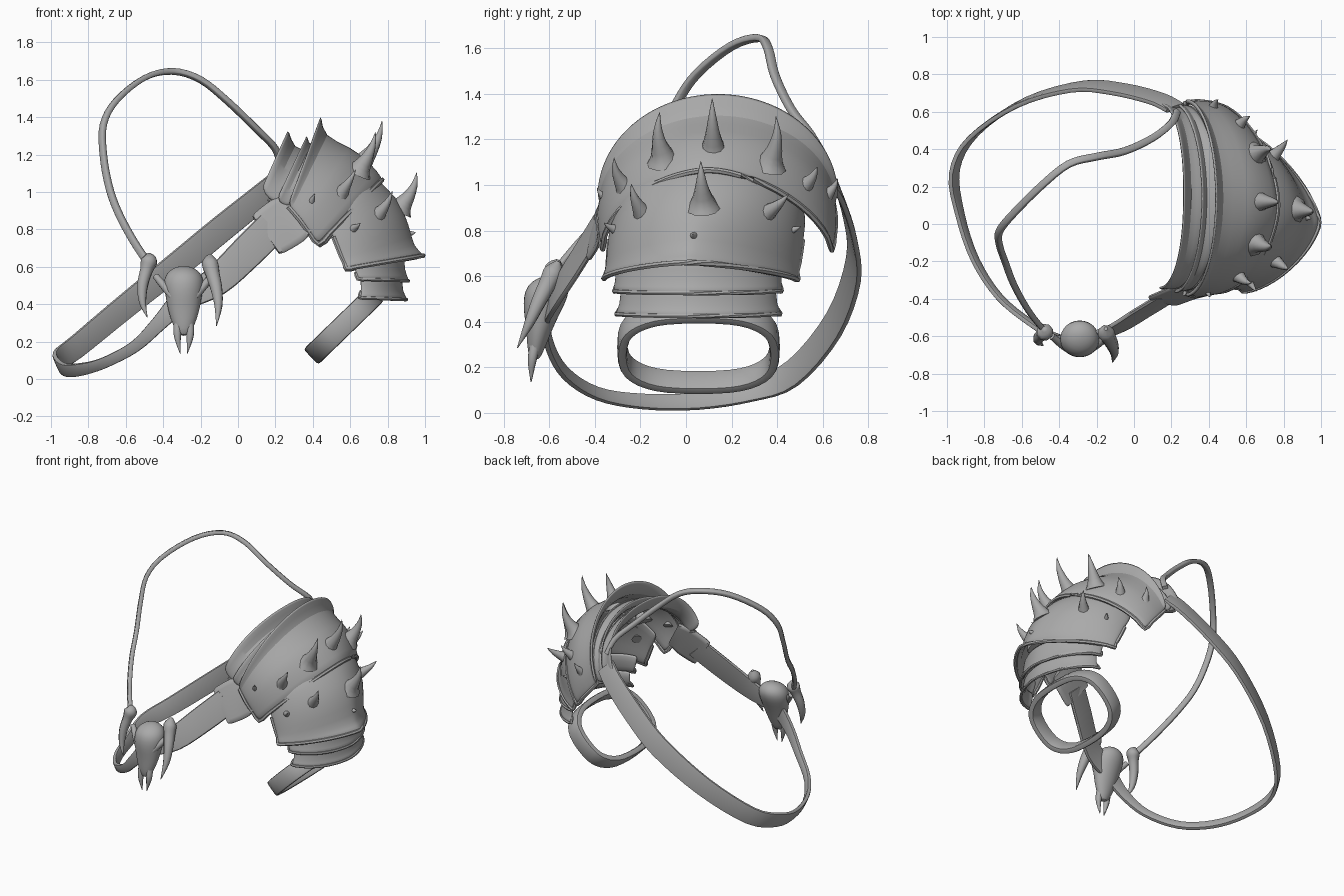
import bpy, bmesh, math
from mathutils import Vector as V

grey = bpy.data.materials.new("plain_grey")
grey.diffuse_color = (0.4, 0.4, 0.4, 1)


def finish(name, bm, mods=()):
    bmesh.ops.recalc_face_normals(bm, faces=bm.faces)
    me = bpy.data.meshes.new(name)
    bm.to_mesh(me)
    bm.free()
    ob = bpy.data.objects.new(name, me)
    bpy.context.collection.objects.link(ob)
    me.materials.append(grey)
    for kind, props in mods:
        m = ob.modifiers.new(kind.lower(), kind)
        for k, v in props.items():
            setattr(m, k, v)
    bpy.ops.object.select_all(action='DESELECT')
    ob.select_set(True)
    bpy.context.view_layer.objects.active = ob
    bpy.ops.object.shade_smooth_by_angle(angle=math.radians(50))
    return ob


def grid(bm, rows, wrap_u=False, wrap_v=False):
    vs = [[bm.verts.new(p) for p in r] for r in rows]
    nu, nv = len(vs), len(vs[0])
    for i in range(nu if wrap_u else nu - 1):
        for j in range(nv if wrap_v else nv - 1):
            a, b = (i + 1) % nu, (j + 1) % nv
            bm.faces.new((vs[i][j], vs[a][j], vs[a][b], vs[i][b]))
    return vs


def smooth_path(pts, steps, closed=False):
    """Catmull-Rom resampling; works on vectors of any size."""
    n, out = len(pts), []
    get = (lambda i: pts[i % n]) if closed else (lambda i: pts[max(0, min(n - 1, i))])
    for i in range(n if closed else n - 1):
        a, b, c, d = (get(i + k) for k in (-1, 0, 1, 2))
        for s in range(steps):
            t = s / steps
            out.append(0.5 * (2 * b + (c - a) * t + (2 * a - 5 * b + 4 * c - d) * t * t
                              + (3 * b - a - 3 * c + d) * t ** 3))
    return out if closed else out + [pts[-1]]


def power(v, p):
    return math.copysign(abs(v) ** p, v)


def sweep(name, pts, half_t=None, centre=None, steps=4, closed=False, sides=8):
    """Tube or ribbon along (x, y, z, half_width) points; its flat side faces the centre."""
    path = smooth_path([V(p) for p in pts], steps, closed)
    n, rows, e = len(path), [], .4 if half_t else 1
    if half_t:
        sides = 12
    ring = [(power(math.cos(a), e), power(math.sin(a), e)) for a in (2 * math.pi * k / sides for k in range(sides))]
    for i, p in enumerate(path):
        a = path[(i - 1) % n if closed else max(i - 1, 0)].xyz
        b = path[(i + 1) % n if closed else min(i + 1, n - 1)].xyz
        tan = (b - a).normalized()
        out = p.xyz - V(centre) if centre else V((0.31, -0.9, 0.3))
        wide = tan.cross(out).normalized()
        out = wide.cross(tan)
        h = half_t or p.w
        rows.append([p.xyz + wide * c * p.w + out * s * h for c, s in ring])
    bm = bmesh.new()
    vs = grid(bm, rows, closed, True)
    if not closed:
        bm.faces.new(vs[0])
        bm.faces.new(vs[-1])
    return finish(name, bm)


def arch(F, T, B, p=1.0, n=28):
    """Arch from front end F over crown T to back end B; p > 1 is pointed, p < 1 boxy."""
    F, T, B = V(F), V(T), V(B)
    M, out = (F + B) / 2, []
    for i in range(n + 1):
        a = math.pi * i / n
        c, s = power(math.cos(a), p), max(math.sin(a), 0) ** p
        out.append(M + (F - M) * c + (T - M) * s)
    return out


def plate(name, arches, bead=0.013, thick=0.02):
    rows = [arch(*a) for a in arches]
    bm = bmesh.new()
    grid(bm, rows)
    finish(name, bm, [('SOLIDIFY', dict(thickness=thick, offset=0)), ('SUBSURF', dict(levels=1, render_levels=1))])
    # rolled border along the free edge and both ends
    edge = [r[0] for r in rows[1:-1]] + rows[-1][::2] + [r[-1] for r in rows[-2:0:-1]]
    sweep(name + "_border", [(*q, bead) for q in edge], steps=2, sides=6)


# Shoulder plates
plate("upper_plate", [
    ((.28, -.39, .95), (.44, .14, 1.405), (.28, .67, .95)),
    ((.27, -.37, .92), (.445, .14, 1.29), (.27, .645, .92)),
    ((.33, -.385, .85), (.60, .13, 1.235), (.33, .655, .85)),
    ((.38, -.375, .78), (.70, .12, 1.15), (.39, .65, .78), 1.08),
    ((.43, -.365, .72), (.77, .10, 1.065), (.44, .64, .715), 1.17)])
plate("lower_plate", [
    ((.45, -.31, .86), (.69, .10, 1.10), (.45, .52, .86)),
    ((.51, -.335, .76), (.85, .08, .97), (.51, .51, .76), 1.08),
    ((.55, -.34, .66), (.91, .04, .81), (.55, .495, .66), 1.2),
    ((.57, -.345, .62), (.93, .02, .70), (.57, .485, .62), 1.3),
    ((.58, -.36, .59), (.99, .01, .66), (.58, .49, .585), 1.38)])
plate("upper_lame", [
    ((.60, -.30, .67), (.88, .04, .69), (.60, .41, .67), 1.12),
    ((.63, -.30, .57), (.88, .04, .57), (.63, .41, .57), 1.12),
    ((.64, -.315, .535), (.91, .04, .525), (.64, .42, .535), 1.12)], bead=.01)
plate("lower_lame", [
    ((.65, -.28, .55), (.87, .04, .55), (.65, .39, .55), 1.1),
    ((.66, -.28, .47), (.87, .04, .46), (.66, .39, .47), 1.1),
    ((.65, -.305, .435), (.90, .04, .425), (.65, .415, .435), 1.1)], bead=.01)

# Layered collars at the neck side
plate("outer_collar", [
    ((.21, -.37, .97), (.365, .14, 1.30), (.21, .65, .97)),
    ((.23, -.35, .93), (.375, .14, 1.23), (.23, .63, .93)),
    ((.28, -.35, .92), (.45, .14, 1.26), (.28, .63, .92))], bead=.008)
plate("inner_collar", [
    ((.125, -.345, 1.02), (.265, .15, 1.33), (.13, .645, 1.02), .88),
    ((.16, -.34, .96), (.29, .15, 1.22), (.17, .63, .96), .95),
    ((.23, -.34, .93), (.38, .15, 1.22), (.23, .63, .93))], bead=.008)


# Spikes, as base, tip and base radius
def spike(name, base, tip, r):
    b, t = V(base), V(tip)
    side = V((b.x - .45, (b.y - .13) * .8, 0)).normalized()
    pts = []
    for f, k in ((-.12, 1.35), (.06, .95), (.3, .62), (.6, .36), (.85, .15), (1, .02)):
        q = b.lerp(t, f) + side * .1 * (t - b).length * math.sin(math.pi * max(f, 0))
        pts.append((*q, r * k))
    sweep(name, pts, steps=2, sides=10)


for i, (b, t, r) in enumerate([
        ((.65, -.10, 1.12), (.735, -.115, 1.32), .055),
        ((.66, .12, 1.15), (.77, .115, 1.38), .055),
        ((.65, .37, 1.10), (.73, .395, 1.30), .055),
        ((.54, -.26, .98), (.63, -.315, 1.12), .048),
        ((.54, .50, .98), (.62, .575, 1.08), .05),
        ((.39, -.35, .94), (.41, -.39, .99), .025),
        ((.42, .61, .95), (.45, .665, 1.03), .035),
        ((.87, .075, .92), (.955, .065, 1.105), .055),
        ((.73, -.18, .86), (.825, -.24, 1.005), .05),
        ((.71, .33, .86), (.82, .45, .96), .052),
        ((.61, -.30, .80), (.655, -.36, .835), .028),
        ((.61, .43, .79), (.66, .505, .82), .03),
        ((.905, .035, .775), (.95, .03, .785), .025)]):
    spike(f"spike_{i + 1}", b, t, r)

# Arm strap: slanted rounded loop
loop = []
for i in range(20):
    a = 2 * math.pi * i / 20
    c, s = power(math.cos(a), .75), power(math.sin(a), .75)
    loop.append((.565 + .16 * s, .055 + .335 * c, .288 + .155 * s, .057))
sweep("arm_strap", loop, .022, (.565, .055, .288), steps=2, closed=True)

# Chest strap around the body, wide at the shoulder and narrow below the skull
sweep("chest_strap", [
    (.22, .62, 1.05, .07), (.12, .67, .97, .072), (-.08, .72, .81, .075), (-.3, .735, .63, .075),
    (-.6, .65, .39, .07), (-.86, .47, .175, .065), (-.96, .28, .10, .055), (-.93, .05, .052, .04),
    (-.85, -.19, .05, .035), (-.72, -.39, .085, .03), (-.55, -.53, .175, .032), (-.42, -.60, .30, .042),
    (-.3, -.61, .42, .06), (-.12, -.57, .52, .08), (.05, -.47, .68, .09), (.18, -.39, .81, .09)],
    .014, (-.35, .05, .3))
sweep("strap_tab", [(.15, -.41, .77, .125), (.18, -.40, .79, .135), (.27, -.365, .85, .14), (.34, -.345, .89, .12)],
      .014, (-.1, .1, .5))

# Thin hanging cord
sweep("cord", [(x, y, z, .019) for x, y, z in (
    (.23, .60, 1.13), (.2, .54, 1.23), (.1, .46, 1.335), (-.05, .39, 1.48), (-.2, .36, 1.60), (-.35, .32, 1.645),
    (-.5, .20, 1.61), (-.65, .05, 1.49), (-.72, -.04, 1.36), (-.72, -.11, 1.20), (-.69, -.2, 1.03),
    (-.64, -.33, .89), (-.56, -.47, .74), (-.48, -.57, .62))], .015, (-.35, .05, .9))

# Skull ornament: rounded cranium tapering to a muzzle with two fangs
bm = bmesh.new()
rows = []
for z, y, rx, ry in ((.605, -.59, .01, .01), (.595, -.595, .06, .055), (.56, -.605, .10, .095), (.51, -.615, .112, .10),
                     (.45, -.63, .10, .085), (.39, -.64, .09, .065), (.33, -.65, .075, .05), (.27, -.66, .05, .035),
                     (.23, -.665, .03, .02)):
    rows.append([(-.29 + rx * math.cos(a), y + ry * math.sin(a), z)
                 for a in (2 * math.pi * k / 16 for k in range(16))])
vs = grid(bm, rows, wrap_v=True)
bm.faces.new(vs[0])
bm.faces.new(vs[-1])
finish("skull", bm, [('SUBSURF', dict(levels=1, render_levels=1))])
for side, s in (("left", -1), ("right", 1)):
    x = -.29 + s * .03
    sweep(f"fang_{side}", [(x, -.66, .31, .025), (x + s * .004, -.675, .23, .02), (x - s * .012, -.68, .135, .002)])
    sweep(f"cheek_{side}", [(-.29 + s * .06, -.67, .44, .02), (-.29 + s * .1, -.64, .49, .022),
                            (-.29 + s * .15, -.60, .55, .018)])
# Tusks hanging either side of the skull
sweep("tusk_left", [(-.48, -.56, .67, .01), (-.475, -.575, .635, .045), (-.49, -.59, .58, .035),
                    (-.51, -.61, .5, .03), (-.51, -.63, .41, .02), (-.485, -.65, .33, .002)])
sweep("tusk_right", [(-.15, -.56, .665, .01), (-.15, -.58, .62, .045), (-.135, -.61, .56, .04),
                     (-.115, -.65, .48, .033), (-.105, -.69, .39, .022), (-.115, -.74, .285, .002)])
